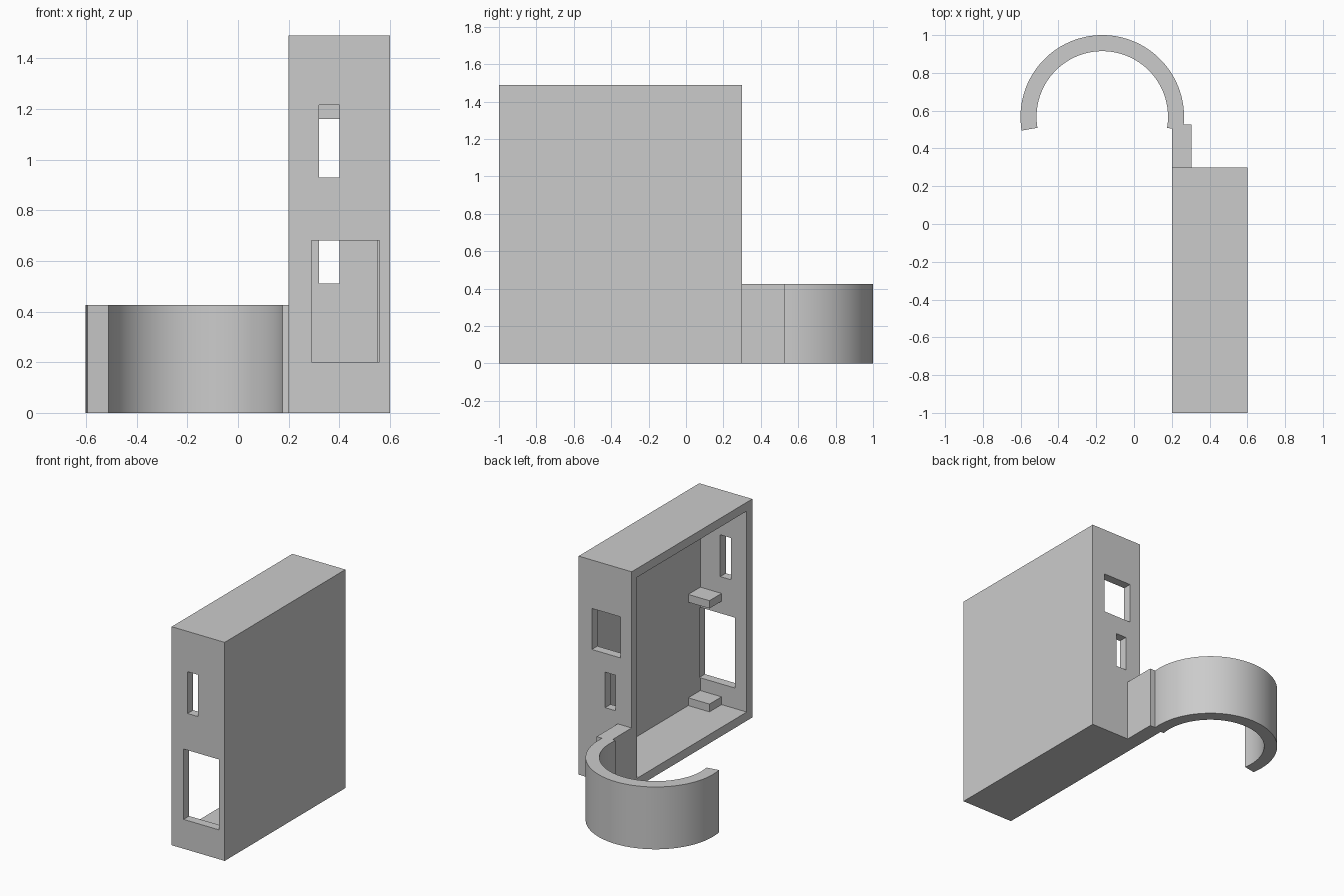
import bpy, bmesh, math
from mathutils import Vector

cube = bpy.data.objects.get("Cube")
if cube:
    bpy.data.objects.remove(cube, do_unlink=True)

grey = bpy.data.materials.new("plain_grey")
grey.use_nodes = True
grey.diffuse_color = (0.6, 0.6, 0.6, 1)
grey.node_tree.nodes["Principled BSDF"].inputs["Base Color"].default_value = (0.6, 0.6, 0.6, 1)


def add_object(name, bm):
    bmesh.ops.recalc_face_normals(bm, faces=bm.faces)
    mesh = bpy.data.meshes.new(name)
    bm.to_mesh(mesh)
    bm.free()
    mesh.materials.append(grey)
    obj = bpy.data.objects.new(name, mesh)
    bpy.context.collection.objects.link(obj)
    return obj


def box(name, low, high):
    low, high = Vector(low), Vector(high)
    bm = bmesh.new()
    bmesh.ops.create_cube(bm, size=1)
    for v in bm.verts:
        v.co = (low + high) / 2 + v.co * (high - low)
    return add_object(name, bm)


def cut(target, low, high):
    cutter = box("cutter", low, high)
    cutter.hide_render = True
    mod = target.modifiers.new("cut", "BOOLEAN")
    mod.operation = "DIFFERENCE"
    mod.solver = "EXACT"
    mod.object = cutter
    bpy.context.view_layer.objects.active = target
    bpy.ops.object.modifier_apply(modifier=mod.name)
    bpy.data.objects.remove(cutter, do_unlink=True)


# Case: a tray open on its right side
WALL = 0.06
FRONT, BACK, TOP = -1.0, 0.3, 1.49
case = box("case", (0.2, FRONT, 0), (0.6, BACK, TOP))
cut(case, (0.1, FRONT + WALL, WALL), (0.55, BACK - WALL, TOP - WALL))

# Openings in the front wall: slot and large port
for x0, x1, z0, z1 in ((0.32, 0.4, 0.93, 1.215), (0.29, 0.558, 0.2, 0.68)):
    cut(case, (x0, FRONT - 0.1, z0), (x1, FRONT + WALL + 0.001, z1))

# Openings in the back wall: window and slot
for x0, x1, z0, z1 in ((0.285, 0.5, 0.88, 1.16), (0.32, 0.4, 0.51, 0.752)):
    cut(case, (x0, BACK - WALL - 0.001, z0), (x1, BACK + 0.1, z1))

# Support ledges in the inner front corner
for name, z in (("lower_ledge", WALL), ("upper_ledge", 0.765)):
    box(name, (0.39, FRONT + WALL, z), (0.55, -0.81, z + 0.053))

# Bracket joining the case to the clip ring
CLIP_HEIGHT = 0.425
box("clip_bracket", (0.2, BACK, 0), (0.305, 0.527, CLIP_HEIGHT))

# Open clip ring
CX, CY, OUTER, INNER = -0.168, 0.567, 0.433, 0.348
SEGMENTS = 64
start, end = math.radians(-9.6), math.radians(189.6)
bm = bmesh.new()
rings = []
for i in range(SEGMENTS + 1):
    a = start + (end - start) * i / SEGMENTS
    rings.append([bm.verts.new((CX + r * math.cos(a), CY + r * math.sin(a), z))
                  for r, z in ((INNER, 0), (OUTER, 0), (OUTER, CLIP_HEIGHT), (INNER, CLIP_HEIGHT))])
for a, b in zip(rings, rings[1:]):
    for k in range(4):
        n = (k + 1) % 4
        bm.faces.new((a[k], a[n], b[n], b[k]))
bm.faces.new(rings[0])
bm.faces.new(rings[-1])
ring = add_object("clip_ring", bm)

bpy.ops.object.select_all(action="DESELECT")
ring.select_set(True)
bpy.context.view_layer.objects.active = ring
bpy.ops.object.shade_smooth_by_angle(angle=math.radians(30))
